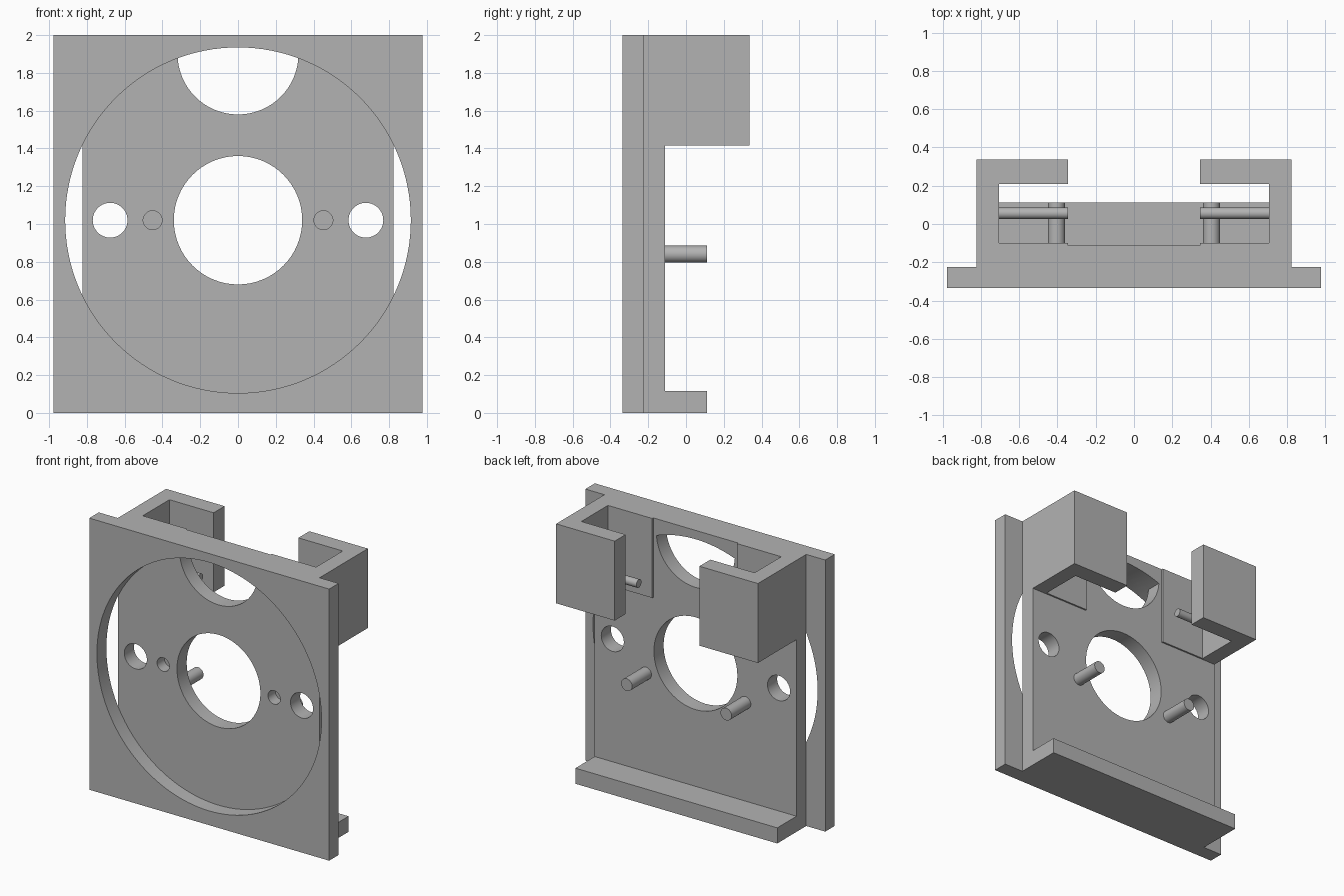
import bpy, bmesh, math

if "Cube" in bpy.data.objects:
    bpy.data.objects.remove(bpy.data.objects["Cube"])

grey = bpy.data.materials.new("mid grey")
grey.diffuse_color = (0.45, 0.45, 0.45, 1)
grey.use_nodes = True
grey.node_tree.nodes["Principled BSDF"].inputs["Base Color"].default_value = grey.diffuse_color


def prism(name, pts, place, depth):
    """Extrude a closed 2D outline; place maps (u, v) to 3D, depth is the sweep vector."""
    bm = bmesh.new()
    face = bm.faces.new([bm.verts.new(place(u, v)) for u, v in pts])
    out = bmesh.ops.extrude_face_region(bm, geom=[face])
    moved = [g for g in out["geom"] if isinstance(g, bmesh.types.BMVert)]
    bmesh.ops.translate(bm, verts=moved, vec=depth)
    bmesh.ops.recalc_face_normals(bm, faces=bm.faces[:])
    me = bpy.data.meshes.new(name)
    bm.to_mesh(me)
    bm.free()
    me.materials.append(grey)
    ob = bpy.data.objects.new(name, me)
    bpy.context.collection.objects.link(ob)
    return ob


def circle(cx, cz, r, n):
    return [(cx + r * math.cos(2 * math.pi * i / n),
             cz + r * math.sin(2 * math.pi * i / n)) for i in range(n)]


def along_y(name, pts, y0, y1):
    return prism(name, pts, lambda u, v: (u, y0, v), (0, y1 - y0, 0))


def box_y(name, hx, y0, y1, z0, z1):
    return along_y(name, [(-hx, z0), (hx, z0), (hx, z1), (-hx, z1)], y0, y1)


def combine(target, other, op):
    mod = target.modifiers.new(op, 'BOOLEAN')
    mod.operation, mod.solver, mod.object = op, 'EXACT', other
    bpy.context.view_layer.objects.active = target
    bpy.ops.object.modifier_apply(modifier=mod.name)
    bpy.data.objects.remove(other)


def smooth(ob):
    bpy.ops.object.select_all(action='DESELECT')
    ob.select_set(True)
    bpy.context.view_layer.objects.active = ob
    bpy.ops.object.shade_smooth_by_angle(angle=math.radians(30))


FRONT, STEP, BACK = -0.335, -0.225, -0.112
CZ = 1.02

# Wide front plate, narrower back plate and bottom ledge
bracket = box_y("bracket", 0.977, FRONT, STEP, 0, 2)
combine(bracket, box_y("back_plate", 0.822, STEP - 0.02, BACK, 0, 2), 'UNION')
combine(bracket, box_y("ledge", 0.822, BACK - 0.02, 0.112, 0, 0.115), 'UNION')

# Hooked arms with a thin pad against the plate
hook = [(0.822, STEP - 0.02), (0.822, 0.337), (0.345, 0.337), (0.345, 0.21),
        (0.706, 0.21), (0.706, -0.1), (0.345, -0.1), (0.345, STEP - 0.02)]
for s in (-1, 1):
    arm = prism("arm", [(s * x, y) for x, y in hook],
                lambda u, v: (u, v, 1.415), (0, 0, 0.585))
    combine(bracket, arm, 'UNION')

# Round recess in the front plate
combine(bracket, along_y("recess", circle(0, CZ, 0.915, 128), -0.5, STEP), 'DIFFERENCE')

# Centre hole, mounting holes and small blind holes
holes = [(0, 0.34, -0.05)]
for s in (-1, 1):
    holes += [(s * 0.677, 0.092, -0.05), (s * 0.452, 0.05, -0.14)]
for x, r, end in holes:
    combine(bracket, along_y("hole", circle(x, CZ, r, 64), -0.3, end), 'DIFFERENCE')

# Scalloped window, bounded above by the recess edge
window = along_y("window", circle(0, 1.9, 0.32, 96), -0.3, -0.05)
combine(window, along_y("window_limit", circle(0, CZ, 0.915, 128), -0.4, 0), 'INTERSECT')
combine(bracket, window, 'DIFFERENCE')
smooth(bracket)

# Pins on the back plate and cross rods inside the arms
for s, side in ((-1, "left"), (1, "right")):
    smooth(along_y(side + "_pin", circle(s * 0.405, 0.84, 0.045, 48), BACK - 0.01, 0.112))
    smooth(prism(side + "_rod", circle(0.056, 1.58, 0.03, 32),
                 lambda u, v: (s * 0.345, u, v), (s * 0.37, 0, 0)))
